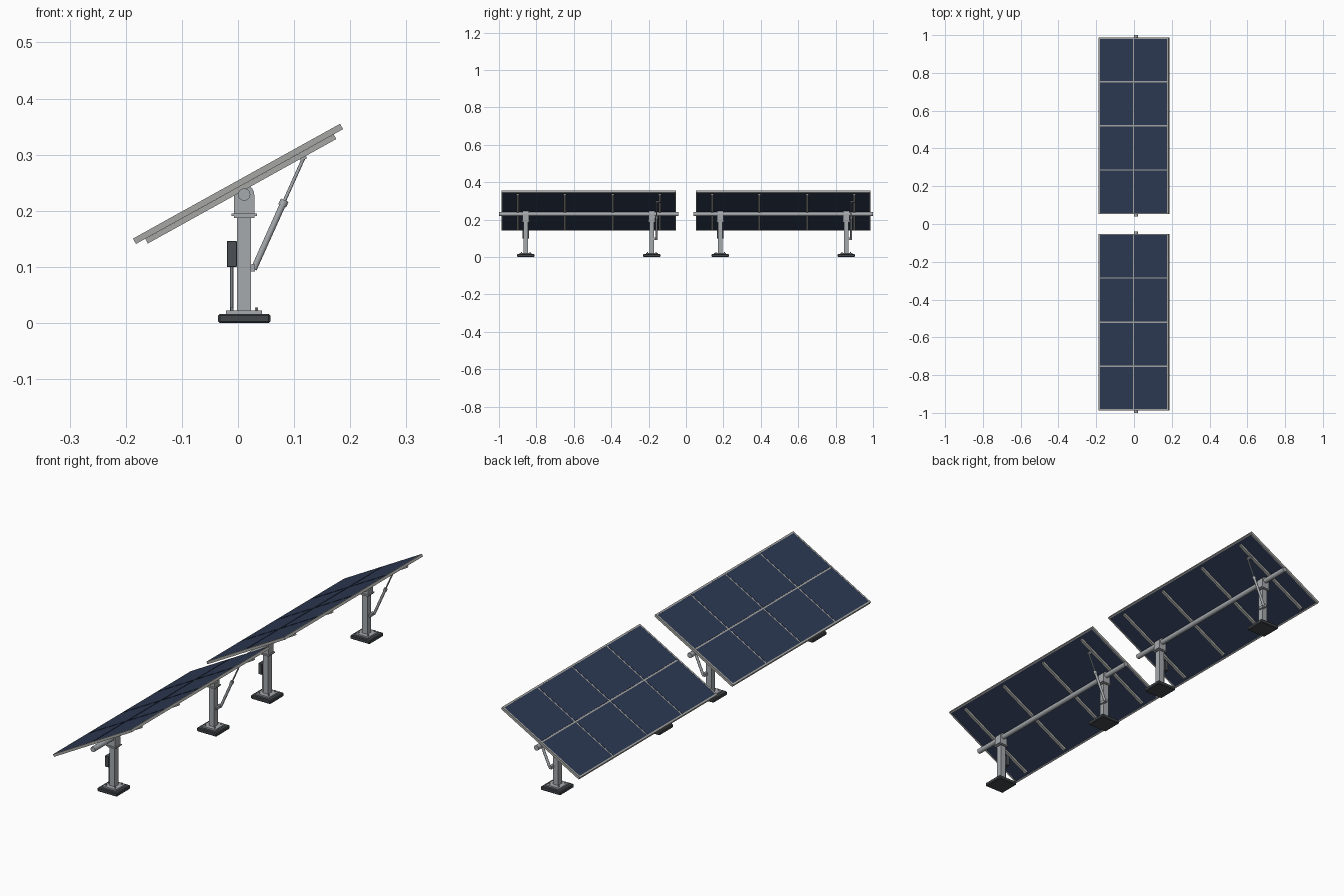
import bpy, math
from mathutils import Vector, Matrix

cube = bpy.data.objects.get("Cube")
if cube:
    bpy.data.objects.remove(cube)


def material(name, r, g, b):
    m = bpy.data.materials.new(name)
    m.use_nodes = True
    m.diffuse_color = (r, g, b, 1)
    m.node_tree.nodes["Principled BSDF"].inputs["Base Color"].default_value = (r, g, b, 1)
    return m


STEEL = material("galvanised steel", .38, .40, .42)
ALUMINIUM = material("aluminium", .38, .38, .37)
NAVY = material("navy glass", .026, .042, .088)
CONCRETE = material("dark concrete", .055, .063, .07)
BOX_GREY = material("control box grey", .07, .08, .09)

TILT = math.radians(29)
PIVOT = Vector((0, 0, .248))      # middle of the panel plane
POST_X, TUBE_Z = .011, .229


def finish(name, mat, bevel=0):
    ob = bpy.context.object
    ob.name = name
    ob.data.materials.append(mat)
    if bevel:
        mod = ob.modifiers.new("Bevel", 'BEVEL')
        mod.width, mod.segments = bevel, 1
    return ob


def box(name, centre, size, mat, bevel=0):
    bpy.ops.mesh.primitive_cube_add(size=1, location=centre)
    ob = finish(name, mat, bevel)
    ob.data.transform(Matrix.Diagonal((*size, 1)))
    return ob


def on_panel(u, y, v):
    """Point at u up the slope and v along the panel normal."""
    return PIVOT + Matrix.Rotation(-TILT, 3, 'Y') @ Vector((u, 0, v)) + Vector((0, y, 0))


def tilted_box(name, u, y, v, size, mat):
    ob = box(name, on_panel(u, y, v), size, mat)
    ob.rotation_euler.y = -TILT
    return ob


def rod(name, start, end, radius, mat, sides=16):
    start, end = Vector(start), Vector(end)
    axis = end - start
    bpy.ops.mesh.primitive_cylinder_add(vertices=sides, radius=radius,
                                        depth=axis.length, location=(start + end) / 2)
    ob = finish(name, mat)
    ob.rotation_euler = axis.to_track_quat('Z', 'Y').to_euler()
    bpy.ops.object.shade_smooth_by_angle(angle=math.radians(40))
    return ob


def panel_table(yc):
    half_u, half_y, thick, rim = .211, .4675, .011, .007
    # Outer frame
    for s in (-1, 1):
        tilted_box("frame_long_side", s * (half_u - rim / 2), yc, 0,
                   (rim, 2 * half_y, thick), ALUMINIUM)
        tilted_box("frame_end", 0, yc + s * (half_y - rim / 2), 0,
                   (2 * half_u - 2 * rim, rim, thick), ALUMINIUM)
    # Dividers, glass cells and back sheet
    tilted_box("back_sheet", 0, yc, -.003, (2 * half_u - rim, 2 * half_y - rim, .003), NAVY)
    tilted_box("divider_bed", 0, yc, .001, (2 * half_u - rim, 2 * half_y - rim, .006), ALUMINIUM)
    step_y, step_u, gap = half_y / 2, half_u, .007
    for i in range(4):
        for j in (-.5, .5):
            tilted_box("glass_cell", j * step_u, yc + (i - 1.5) * step_y, .003,
                       (step_u - gap, step_y - gap, .0045), NAVY)
    # Support rails
    for y in (-.38, -.128, .128, .38):
        tilted_box("support_rail", 0, yc + y, -.0103, (.384, .012, .0095), ALUMINIUM)
    # Torque tube
    rod("torque_tube", (POST_X, yc - .48, TUBE_Z), (POST_X, yc + .48, TUBE_Z), .011, STEEL)


def post(y):
    x = POST_X
    box("footing", (x, y, .008), (.093, .093, .016), CONCRETE, .003)
    box("base_plate", (x, y, .019), (.064, .064, .006), STEEL)
    for sx in (-1, 1):
        for sy in (-1, 1):
            bx, by = x + sx * .022, y + sy * .022
            rod("anchor_bolt", (bx, by, .02), (bx, by, .028), .003, STEEL, 6)
    box("post", (x, y, .105), (.025, .026, .17), STEEL)
    box("lower_cap_plate", (x, y, .189), (.037, .037, .004), STEEL)
    box("upper_cap_plate", (x, y, .193), (.045, .042, .004), STEEL)
    # Bearing housing around the tube
    box("bearing_block", (x, y, .212), (.036, .034, .034), STEEL)
    rod("bearing_ring", (x, y - .017, TUBE_Z), (x, y + .017, TUBE_Z), .018, STEEL, 20)


def control_box(y):
    box("control_box", (-.011, y, .123), (.018, .036, .046), BOX_GREY, .001)
    rod("cable_conduit", (-.011, y, .02), (-.011, y, .102), .003, STEEL, 8)


def actuator(y, post_y):
    low = Vector((.028, y, .096))
    top = on_panel(.124, y, -.017)
    middle = low.lerp(top, .6)
    along = (top - low).normalized()
    box("actuator_post_bracket", (.024, (y + post_y) / 2, .098),
        (.012, abs(y - post_y) + .008, .012), STEEL)
    rod("actuator_body", low, middle, .0055, STEEL)
    rod("actuator_collar", middle - along * .006, middle + along * .005, .0075, STEEL)
    rod("actuator_rod", middle, top, .003, STEEL, 10)
    tilted_box("actuator_rail_bracket", .124, y + .008, -.0165, (.012, .026, .006), STEEL)


# Two identical tables in a row
for table_y in (-.52, .52):
    panel_table(table_y)
    for offset in (-.337, .337):
        post(table_y + offset)
    control_box(table_y - .337)
    actuator(table_y + .363, table_y + .337)
